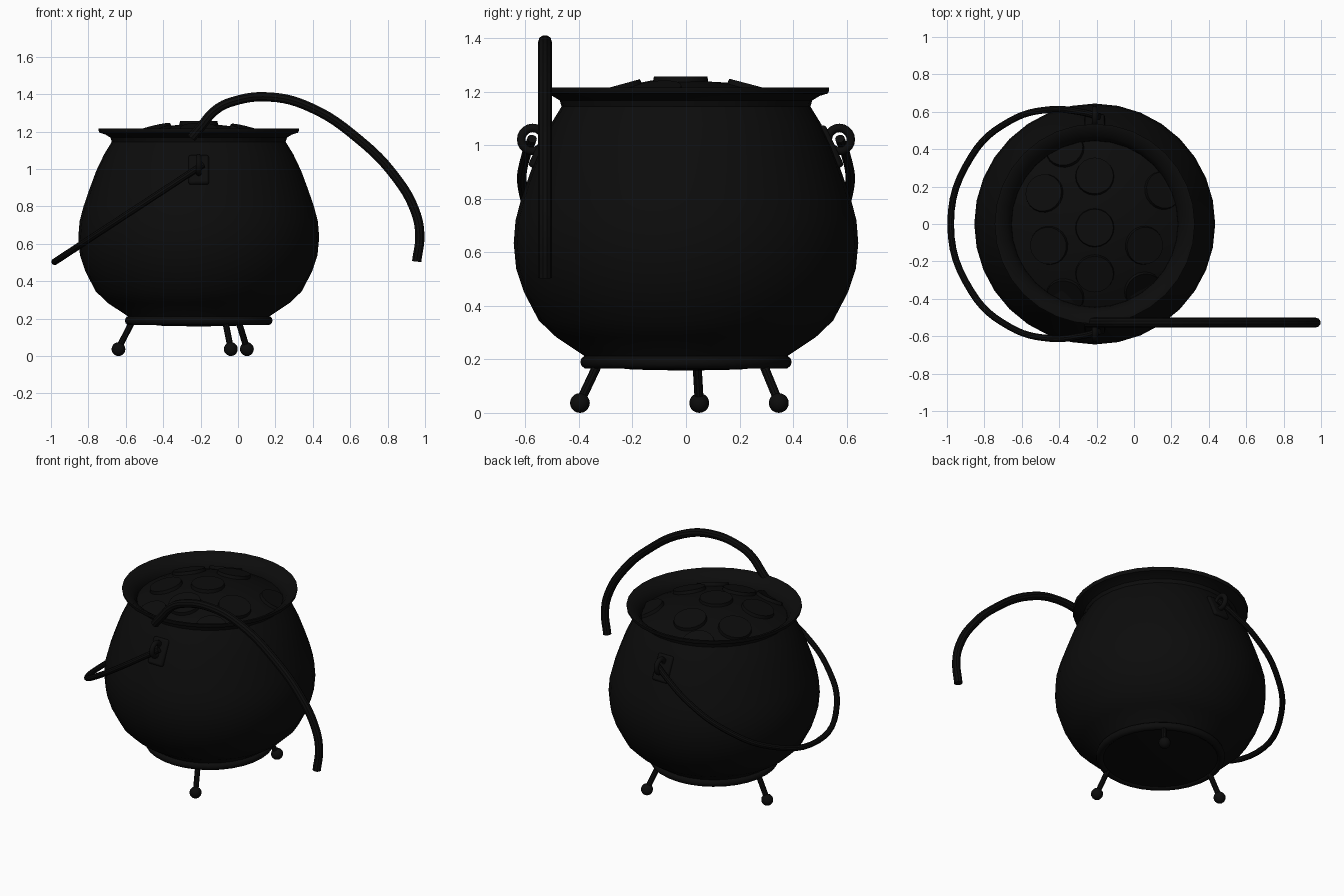
import bpy, bmesh, math
from mathutils import Vector, Matrix

if "Cube" in bpy.data.objects:
    bpy.data.objects.remove(bpy.data.objects["Cube"])

CX = -0.21  # pot axis
iron = bpy.data.materials.new("black_iron")
iron.diffuse_color = (0.0036, 0.0036, 0.0036, 1)
iron.use_nodes = True
iron.node_tree.nodes["Principled BSDF"].inputs["Base Color"].default_value = iron.diffuse_color


def finish(ob, name, angle=35):
    ob.name = name
    ob.data.materials.clear()
    ob.data.materials.append(iron)
    bpy.ops.object.select_all(action='DESELECT')
    ob.select_set(True)
    bpy.context.view_layer.objects.active = ob
    bpy.ops.object.shade_smooth_by_angle(angle=math.radians(angle))
    return ob


def from_bm(bm, name, angle=35):
    bmesh.ops.recalc_face_normals(bm, faces=bm.faces)
    me = bpy.data.meshes.new(name)
    bm.to_mesh(me)
    bm.free()
    ob = bpy.data.objects.new(name, me)
    bpy.context.collection.objects.link(ob)
    return finish(ob, name, angle)


def lathe(name, profile, n=32, flip=False):
    bm = bmesh.new()
    vs = [bm.verts.new((CX + r, 0, z)) for r, z in profile]
    es = [bm.edges.new(p) for p in zip(vs, vs[1:])]
    bmesh.ops.spin(bm, geom=vs + es, cent=(CX, 0, 0), axis=(0, 0, 1),
                   angle=math.tau, steps=n, use_duplicate=False)
    bmesh.ops.remove_doubles(bm, verts=bm.verts, dist=1e-4)
    ob = from_bm(bm, name)
    # open shells: make sure the outside faces outward
    if flip:
        ob.data.flip_normals()
    return ob


def tube(name, pts, radius):
    cu = bpy.data.curves.new(name, 'CURVE')
    cu.dimensions = '3D'
    cu.bevel_depth = radius
    cu.bevel_resolution = 3
    cu.resolution_u = 6
    cu.use_fill_caps = True
    sp = cu.splines.new('BEZIER')
    sp.bezier_points.add(len(pts) - 1)
    for bp, p in zip(sp.bezier_points, pts):
        bp.co = p
        bp.handle_left_type = bp.handle_right_type = 'AUTO'
    ob = bpy.data.objects.new(name, cu)
    bpy.context.collection.objects.link(ob)
    bpy.ops.object.select_all(action='DESELECT')
    ob.select_set(True)
    bpy.context.view_layer.objects.active = ob
    bpy.ops.object.convert(target='MESH')
    return finish(bpy.context.object, name)


# Pot body with flared rim and inner lip
lathe("pot_body", [
    (0, .158), (.2, .162), (.36, .178), (.375, .21), (.485, .283), (.55, .345),
    (.605, .45), (.635, .54), (.644, .635), (.637, .72), (.616, .80), (.585, .89),
    (.548, .99), (.505, 1.08), (.465, 1.145), (.472, 1.168), (.5, 1.185),
    (.53, 1.194), (.535, 1.205), (.535, 1.217), (.52, 1.217), (.47, 1.185),
    (.447, 1.15), (.44, 1.10)])

# Domed brew surface
TOP, R = 1.243, 1.0
lathe("brew_surface", [(r, TOP - R + math.sqrt(R * R - r * r))
                       for r in (0, .08, .16, .24, .32, .39, .445)])

# Flat round bubbles lying on the dome, trimmed at the pot wall
spots = [(0, -.02), (0, .255), (-.27, .165), (-.245, -.115), (0, -.265), (.265, -.115),
         (.365, .18), (-.16, .4), (-.16, -.39), (.26, -.355)]
bm = bmesh.new()
for x, y in spots:
    nrm = Vector((x, y, math.sqrt(R * R - x * x - y * y)))
    pos = Vector((CX, 0, TOP - R)) + nrm
    if x == 0 and y == -.02:
        nrm = Vector((0, 0, 1))
    m = Matrix.Translation(pos) @ nrm.to_track_quat('Z', 'Y').to_matrix().to_4x4()
    new = bmesh.ops.create_cone(bm, cap_ends=True, segments=20, radius1=.105,
                                radius2=.1, depth=.028, matrix=m)["verts"]
    for v in new:
        d = math.hypot(v.co.x - CX, v.co.y)
        if d > .445:
            v.co.x = CX + (v.co.x - CX) * .445 / d
            v.co.y *= .445 / d
from_bm(bm, "brew_bubbles")

# Base ring
bpy.ops.mesh.primitive_torus_add(major_radius=.37, minor_radius=.025, major_segments=32,
                                 minor_segments=10, location=(CX, 0, .19))
finish(bpy.context.object, "base_ring", 60)

# Three splayed legs with ball feet
for i in range(3):
    a = math.radians(53.4 + 120 * i)
    c, s = math.cos(a), math.sin(a)
    tube(f"leg_{i + 1}", [(CX + .355 * c, .355 * s, .19),
                          (CX + .432 * c, .432 * s, .04)], .017)
    bpy.ops.mesh.primitive_uv_sphere_add(segments=16, ring_count=10, radius=.037,
                                         location=(CX + .432 * c, .432 * s, .037))
    finish(bpy.context.object, f"foot_{i + 1}", 60)

# Handle mounts: plate and ring on each side
for side, nm in ((-1, "front"), (1, "back")):
    bpy.ops.mesh.primitive_cube_add(size=1, location=(CX, side * .542, .995))
    ob = bpy.context.object
    ob.scale = (.11, .03, .17)
    ob.rotation_euler.x = side * math.radians(25)
    bpy.ops.object.transform_apply(location=False, rotation=True, scale=True)
    bev = ob.modifiers.new("bevel", 'BEVEL')
    bev.width = .012
    bev.segments = 2
    finish(ob, f"{nm}_mount_plate")
    bpy.ops.mesh.primitive_torus_add(major_radius=.043, minor_radius=.016,
                                     major_segments=20, minor_segments=10,
                                     location=(CX, side * .573, 1.022),
                                     rotation=(0, math.pi / 2, 0))
    finish(bpy.context.object, f"{nm}_mount_ring", 60)

# Swung-down carrying handle, lying in one tilted plane
half = [(-.185, .575), (-.28, .598), (-.45, .612), (-.665, .55), (-.87, .36)]
path = half + [(-.98, 0)] + [(x, -y) for x, y in reversed(half)]
tube("carrying_handle", [(x, y, 1.015 + (x + .2) * .655) for x, y in path], .018)

# Long curved stirring rod hanging over the rim
rod = [(-.25, 1.165), (-.2, 1.225), (-.12, 1.315), (-.03, 1.36), (.17, 1.385), (.385, 1.33),
       (.65, 1.155), (.84, .96), (.945, .78), (.972, .65), (.955, .505)]
tube("stirring_rod", [(x, -.527, z) for x, z in rod], .026)
